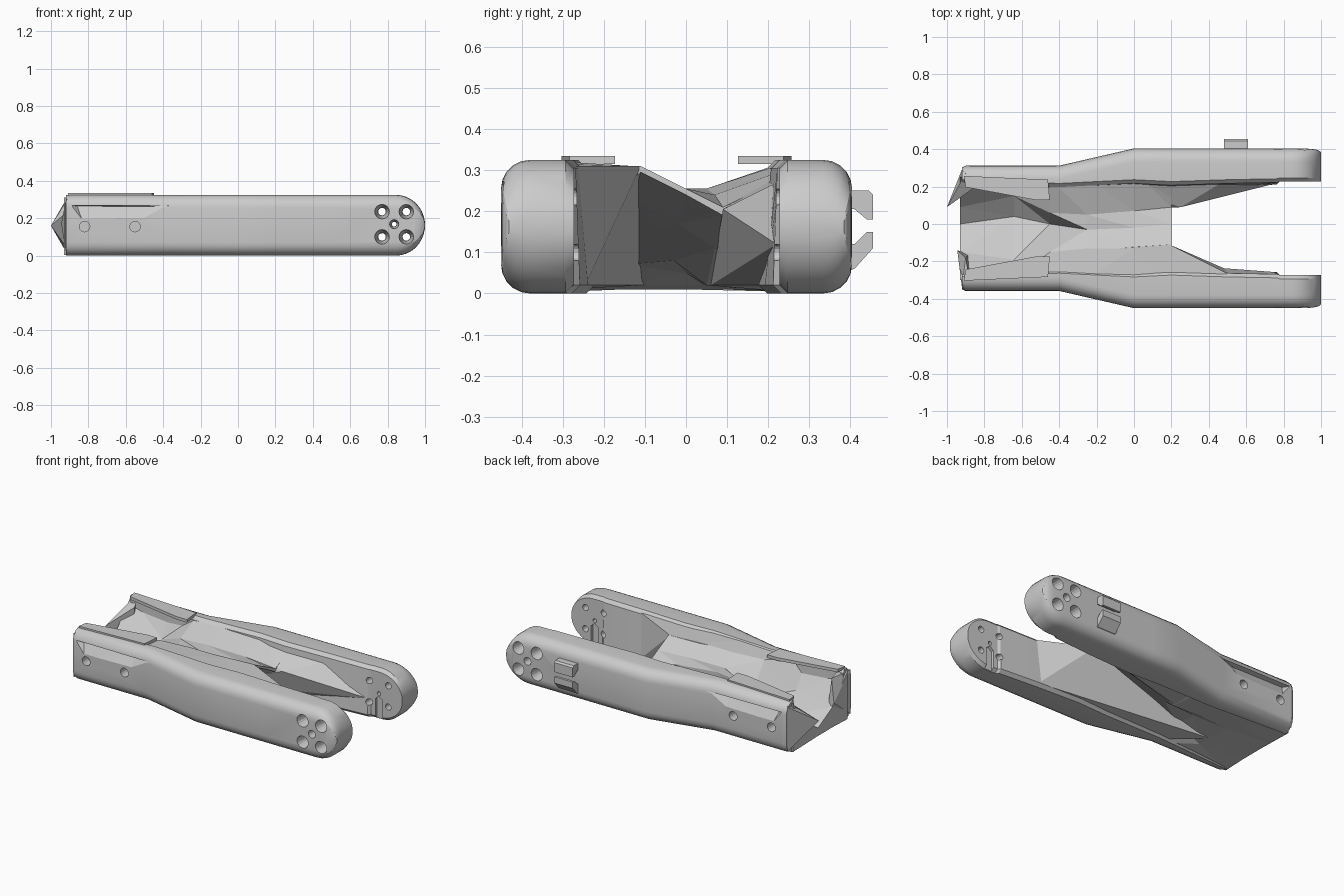
import bpy, bmesh, math

MID = -0.023          # y of the symmetry plane
ZC, ZH = 0.1625, 0.1625


def make_object(name, bm):
    bmesh.ops.recalc_face_normals(bm, faces=bm.faces[:])
    me = bpy.data.meshes.new(name)
    bm.to_mesh(me)
    bm.free()
    ob = bpy.data.objects.new(name, me)
    bpy.context.collection.objects.link(ob)
    return ob


def hull(name, pts):
    bm = bmesh.new()
    for p in pts:
        bm.verts.new(p)
    bmesh.ops.convex_hull(bm, input=bm.verts[:])
    junk = [v for v in bm.verts if not v.link_faces]
    bmesh.ops.delete(bm, geom=junk, context='VERTS')
    return make_object(name, bm)


def loft(name, rings, tri=False):
    bm = bmesh.new()
    vs = [[bm.verts.new(p) for p in r] for r in rings]
    n = len(vs[0])
    for a, b in zip(vs, vs[1:]):
        for i in range(n):
            j = (i + 1) % n
            bm.faces.new((a[i], a[j], b[j], b[i]))
    bm.faces.new(vs[0])
    bm.faces.new(vs[-1])
    if tri:
        bmesh.ops.triangulate(bm, faces=bm.faces[:])
    return make_object(name, bm)


def section(x, out, in_bot, in_top, k, s):
    """Arm cross-section: rounded outer corners, small inner chamfers."""
    r, c = 0.07, 0.02
    pts = [(in_bot, -ZH + c), (in_bot + c, -ZH)]
    for cz, a0 in ((-ZH + r, -90), (ZH - r, 0)):
        for i in range(6):
            a = math.radians(a0 + 18 * i)
            pts.append((out - r + r * math.cos(a), cz + r * math.sin(a)))
    pts += [(in_top + c, ZH), (in_top, ZH - c)]
    return [(x, MID + s * y, ZC + z * k) for y, z in pts]


def cylinder_y(name, x, z, y0, y1, r0, r1, n=16):
    ring = lambda y, r: [(x + r * math.cos(t * math.tau / n), y,
                          z + r * math.sin(t * math.tau / n)) for t in range(n)]
    return loft(name, [ring(y0, r0), ring(y1, r1)])


def cut(target, cutter):
    m = target.modifiers.new("cut", 'BOOLEAN')
    m.operation, m.solver, m.object = 'DIFFERENCE', 'EXACT', cutter
    cutter.hide_render = True
    cutter.hide_set(True)


# x, outer, inner bottom, inner top distance from the middle
STATIONS = [(-0.92, 0.325, 0.25, 0.25), (-0.90, 0.335, 0.24, 0.24),
            (-0.40, 0.335, 0.21, 0.22), (0.0, 0.427, 0.21, 0.24),
            (0.20, 0.427, 0.20, 0.23), (0.50, 0.427, 0.215, 0.24),
            (0.765, 0.427, 0.235, 0.245), (0.78, 0.427, 0.25, 0.25)]

for s, side in ((-1, "front"), (1, "back")):
    # long arm with round tip
    rings = [section(*st, 1.0, s) for st in STATIONS]
    for i in range(9):
        a = math.radians(i * 10.3)
        out = 0.427 - 0.02 * (i / 8) ** 3
        rings.append(section(0.845 + 0.155 * math.sin(a), out, 0.25, 0.25, math.cos(a), s))
    arm = loft(side + "_arm", rings)

    # countersunk bolt holes in the tip and rear screw holes
    for x, z, r in ((0.77, 0.235, 0.04), (0.90, 0.235, 0.04), (0.77, 0.10, 0.04),
                    (0.90, 0.10, 0.04), (0.835, 0.168, 0.025)):
        cut(arm, cylinder_y("bolt_cutter", x, z, MID + s * 0.15, MID + s * 0.5, r * 0.5, r * 0.5))
        cut(arm, cylinder_y("sink_cutter", x, z, MID + s * 0.31, MID + s * 0.432, r * 0.55, r))
    for x in (-0.82, -0.55):
        cut(arm, cylinder_y("screw_cutter", x, 0.155, MID + s * 0.27, MID + s * 0.4, 0.028, 0.028))

    # tapering faceted pocket on the outer rear side
    o, i_ = MID + s * 0.345, MID + s * 0.30
    cut(arm, hull("pocket_cutter", [(-0.90, o, 0.27), (-0.22, MID + s * 0.385, 0.272),
                                    (-0.83, o, 0.18), (-0.50, o, 0.185),
                                    (-0.86, i_, 0.265), (-0.5, i_, 0.262)]))
    # upright slot on the inner face of the tip
    cut(arm, hull("slot_cutter", [(x, MID + s * y, z) for y in (0.2, 0.268)
                                  for x, z in ((0.81, -0.01), (0.86, -0.01), (0.86, 0.13),
                                               (0.835, 0.15), (0.81, 0.13))]))
    for ob in bpy.context.selected_objects:
        ob.select_set(False)
    bpy.context.view_layer.objects.active = arm
    arm.select_set(True)
    bpy.ops.object.shade_smooth_by_angle(angle=math.radians(22))

    # thin raised plate on the rear top
    hull(side + "_top_plate", [(x, MID + s * y, z) for z in (0.315, 0.334)
                               for x, y in ((-0.91, 0.28), (-0.90, 0.22), (-0.52, 0.15),
                                            (-0.45, 0.15), (-0.46, 0.26))])

# faceted shell joining both arms, its underside ramping up to the crotch
# rows: x, five y values, top z, bottom z
ROWS = [(-0.93, (-0.30, -0.15, 0.00, 0.09, 0.25), (.31, .14, .06, .13, .31), (.004, .01, .01, .01, .004)),
        (-0.64, (-0.30, -0.19, 0.04, 0.15, 0.25), (.31, .15, .06, .15, .31), (.004, .02, .02, .01, .004)),
        (-0.45, (-0.29, -0.15, 0.00, 0.06, 0.24), (.32, .31, .12, .24, .32), (.004, .07, .05, .02, .004)),
        (-0.25, (-0.29, -0.13, -0.03, 0.05, 0.25), (.32, .31, .25, .255, .32), (.004, .14, .08, .02, .004)),
        (0.0, (-0.32, -0.13, -0.02, 0.07, 0.28), (.315, .31, .255, .24, .315), (.02, .23, .17, .11, .02)),
        (0.20, (-0.34, -0.11, 0.00, 0.09, 0.30), (.31, .31, .255, .21, .31), (.10, .295, .24, .19, .10))]
loft("web", [[(x, y, z) for y, z in zip(ys, top)] +
             [(x, y, z) for y, z in zip(ys[::-1], low[::-1])]
             for x, ys, top, low in ROWS], tri=True)

# slanted gussets running from the web into the inner sides of the prongs
hull("front_gusset", [(0.19, -0.11, 0.31), (0.50, -0.265, 0.31), (0.50, -0.245, 0.02),
                      (-0.65, -0.10, 0.02), (-0.40, -0.30, 0.01), (0.0, -0.35, 0.31),
                      (-0.35, -0.15, 0.31)])
hull("back_gusset", [(0.25, 0.09, 0.205), (0.77, 0.22, 0.12), (0.50, 0.19, 0.10),
                     (0.50, 0.24, 0.28), (0.18, 0.33, 0.31), (0.50, 0.26, 0.02),
                     (-0.25, 0.06, 0.02), (-0.25, 0.25, 0.01), (-0.2, 0.24, 0.30)])

# bent corner fins at the rear
hull("rear_fin_back", [(-1.0, 0.09, 0.16), (-0.92, 0.29, 0.30), (-0.92, 0.29, 0.02),
                       (-0.90, 0.27, 0.32), (-0.86, 0.19, 0.28), (-0.90, 0.2, 0.02)])
hull("rear_fin_front", [(-0.945, -0.14, 0.17), (-0.92, -0.34, 0.30), (-0.92, -0.34, 0.02),
                        (-0.90, -0.18, 0.30), (-0.88, -0.16, 0.05), (-0.88, -0.3, 0.32)])

# pair of cable hooks on the back arm
HOOKS = {"upper_hook": [(0.39, 0.25), (0.445, 0.25), (0.455, 0.24), (0.455, 0.18),
                        (0.44, 0.18), (0.41, 0.205), (0.39, 0.205)],
         "lower_hook": [(0.39, 0.055), (0.41, 0.06), (0.455, 0.11), (0.455, 0.15),
                        (0.44, 0.15), (0.41, 0.12), (0.39, 0.12)]}
for name, prof in HOOKS.items():
    loft(name, [[(x, y, z) for y, z in prof] for x in (0.48, 0.61)])
